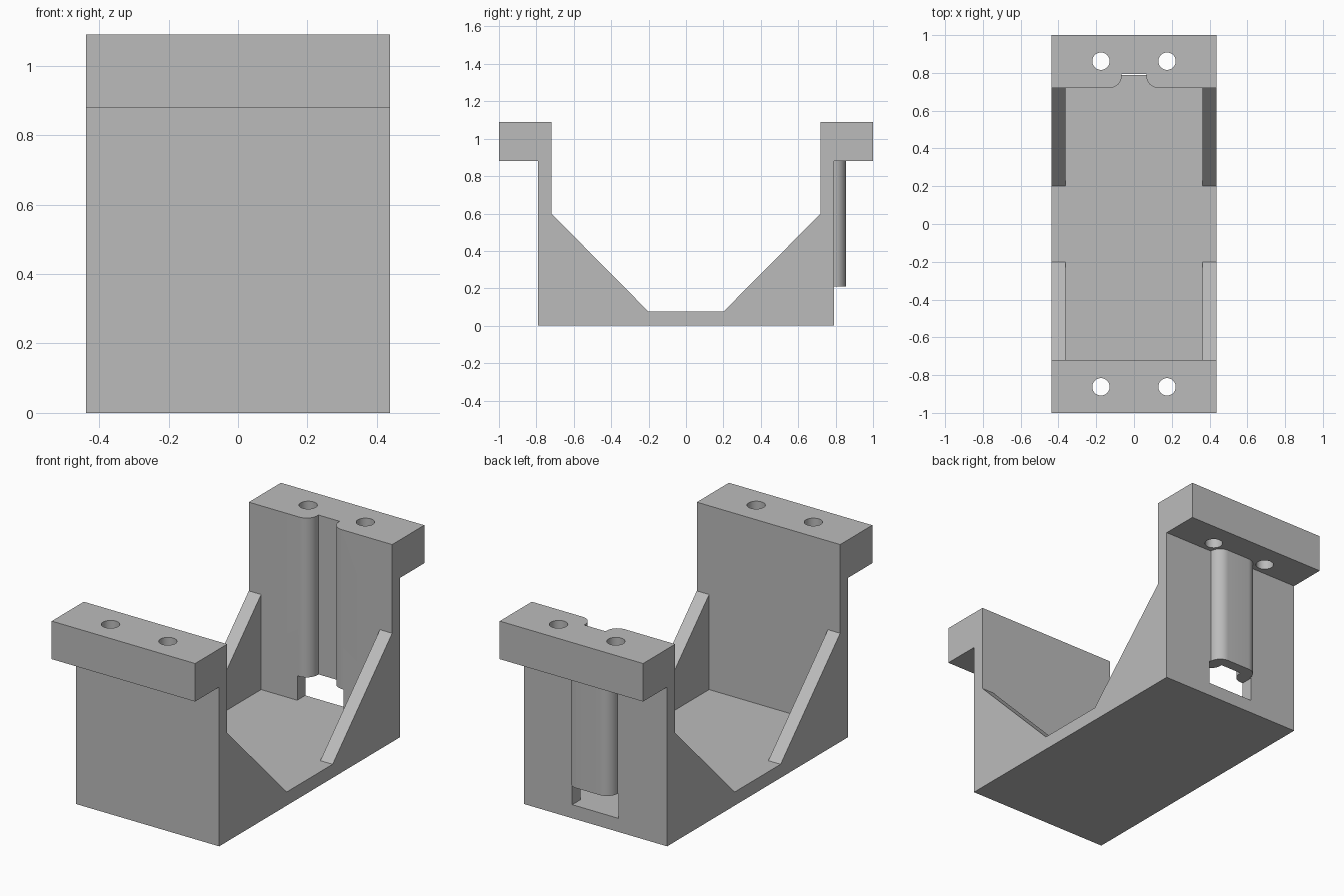
import bpy, bmesh
from math import sin, cos, pi, radians

if "Cube" in bpy.data.objects:
    bpy.data.objects.remove(bpy.data.objects["Cube"], do_unlink=True)

grey = bpy.data.materials.new("plain grey")
grey.use_nodes = True
colour = (0.5, 0.5, 0.5, 1)
grey.diffuse_color = colour
grey.node_tree.nodes["Principled BSDF"].inputs["Base Color"].default_value = colour

# Main sizes
W, RIB = 0.438, 0.075              # half width, gusset thickness
FLOOR, TOP, LIP = 0.075, 1.09, 0.88
INNER, OUTER = 0.72, 0.79          # wall faces along y


def prism(name, profile, axis, lo, hi):
    """Extrude a 2D profile along x (profile is y, z) or along z (profile is x, y)."""
    bm = bmesh.new()
    place = (lambda a, b, t: (t, a, b)) if axis == "x" else (lambda a, b, t: (a, b, t))
    face = bm.faces.new([bm.verts.new(place(a, b, lo)) for a, b in profile])
    ext = bmesh.ops.extrude_face_region(bm, geom=[face])
    moved = [g for g in ext["geom"] if isinstance(g, bmesh.types.BMVert)]
    bmesh.ops.translate(bm, verts=moved, vec=place(0, 0, hi - lo))
    bmesh.ops.recalc_face_normals(bm, faces=bm.faces)
    mesh = bpy.data.meshes.new(name)
    bm.to_mesh(mesh)
    bm.free()
    mesh.materials.append(grey)
    obj = bpy.data.objects.new(name, mesh)
    bpy.context.collection.objects.link(obj)
    return obj


def rect(x, lo, hi):
    return [(-x, lo), (x, lo), (x, hi), (-x, hi)]


def arc(cx, cy, r, start, end, n=12):
    return [(cx + r * cos(radians(start + (end - start) * i / n)),
             cy + r * sin(radians(start + (end - start) * i / n))) for i in range(n + 1)]


def mirrored(points):
    return points + [(-a, b) for a, b in reversed(points)]


def combine(target, tool, operation):
    tool.hide_render = True
    mod = target.modifiers.new(operation.title(), "BOOLEAN")
    mod.operation, mod.solver, mod.object = operation, "EXACT", tool
    bpy.context.view_layer.objects.active = target
    bpy.ops.object.modifier_apply(modifier=mod.name)
    bpy.data.objects.remove(tool, do_unlink=True)


# Bracket body: floor, sloped gussets, walls and outward flanges
side = [(0.2, FLOOR), (INNER, 0.6), (INNER, TOP), (1, TOP), (1, LIP), (OUTER, LIP), (OUTER, 0)]
bracket = prism("bracket", mirrored(side[::-1]), "x", -W, W)

# Hollow between the gussets
hollow = prism("hollow_cutter", rect(INNER, FLOOR, 1.5), "x", RIB - W, W - RIB)
combine(bracket, hollow, "DIFFERENCE")

# Rounded rib on the back wall
rib = [(-0.135, 0.75)] + arc(-0.07, OUTER, 0.065, 180, 90)
combine(bracket, prism("back_rib", mirrored(rib), "z", 0.15, 0.95), "UNION")

# Flared groove down the inside of the back wall
groove = [(-0.13, 0.6)] + arc(-0.13, 0.785, 0.065, -90, 0) + [(-0.065, 0.795)]
combine(bracket, prism("groove_cutter", mirrored(groove), "z", 0.15, 1.3), "DIFFERENCE")

# Opening at the foot of the back wall
combine(bracket, prism("opening_cutter", rect(0.142, 0.68, 0.95), "z", FLOOR, 0.21), "DIFFERENCE")

# Screw holes through both flanges
for y in (-0.862, 0.862):
    for x in (-0.175, 0.175):
        hole = prism("hole_cutter", arc(x, y, 0.046, 0, 360, 40)[:-1], "z", 0.8, 1.3)
        combine(bracket, hole, "DIFFERENCE")

# Smooth curves, sharp corners
bpy.ops.object.select_all(action="DESELECT")
bracket.select_set(True)
bpy.context.view_layer.objects.active = bracket
bpy.ops.object.shade_smooth_by_angle(angle=pi / 6)
